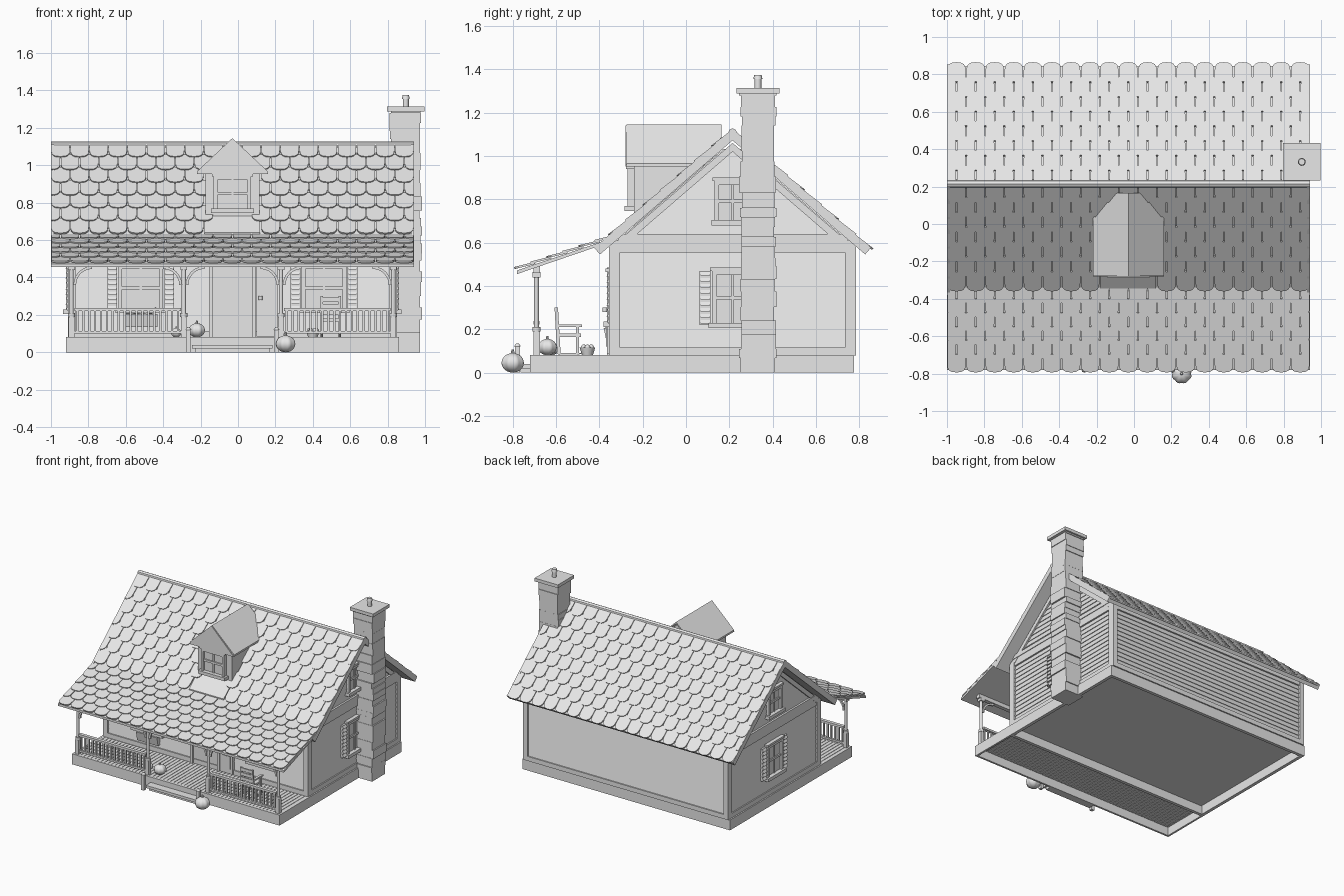
import bpy, bmesh, math, random
from mathutils import Matrix, Vector

random.seed(4)
cube = bpy.data.objects.get("Cube")
if cube:
    bpy.data.objects.remove(cube)

grey = bpy.data.materials.new("plain grey")
grey.use_nodes = True
grey.diffuse_color = (0.8, 0.8, 0.8, 1)
grey.node_tree.nodes["Principled BSDF"].inputs["Base Color"].default_value = (0.8, 0.8, 0.8, 1)

CX, CY = -0.03, 0.215           # house centre lines
HALF_X, HALF_Y = 0.86, 0.56     # wall half sizes
ROOF_X, RIDGE_Z, RUN, PITCH = 0.97, 1.108, 0.63, 0.86
EAVE_Z = RIDGE_Z - RUN * PITCH


class Part:
    """Collects solids in one mesh, then becomes a named object."""

    def __init__(self, name, x=0, y=0, z=0, turn=0):
        self.name, self.bm = name, bmesh.new()
        self.place = Matrix.Translation((x, y, z)) @ Matrix.Rotation(math.radians(turn), 4, "Z")

    def prism(self, points, offset):
        low = [self.bm.verts.new(p) for p in points]
        high = [self.bm.verts.new(Vector(p) + Vector(offset)) for p in points]
        self.bm.faces.new(low)
        self.bm.faces.new(high[::-1])
        for i in range(len(low)):
            j = (i + 1) % len(low)
            self.bm.faces.new((low[i], low[j], high[j], high[i]))

    def box(self, x0, x1, y0, y1, z0, z1):
        self.prism([(x0, y0, z0), (x1, y0, z0), (x1, y1, z0), (x0, y1, z0)], (0, 0, z1 - z0))

    def across(self, yz, x0, x1):
        self.prism([(x0, y, z) for y, z in yz], (x1 - x0, 0, 0))

    def rod(self, x, y, z0, z1, r0, r1=None, sides=12):
        bmesh.ops.create_cone(self.bm, cap_ends=True, segments=sides, radius1=r0,
                              radius2=r0 if r1 is None else r1, depth=z1 - z0,
                              matrix=Matrix.Translation((x, y, (z0 + z1) / 2)))

    def done(self, smooth=False):
        bmesh.ops.recalc_face_normals(self.bm, faces=self.bm.faces)
        mesh = bpy.data.meshes.new(self.name)
        self.bm.to_mesh(mesh)
        self.bm.free()
        mesh.transform(self.place)
        mesh.materials.append(grey)
        obj = bpy.data.objects.new(self.name, mesh)
        bpy.context.collection.objects.link(obj)
        if smooth:
            bpy.ops.object.select_all(action="DESELECT")
            obj.select_set(True)
            bpy.context.view_layer.objects.active = obj
            bpy.ops.object.shade_smooth_by_angle(angle=math.radians(40))


def gable_half(z):
    return min(HALF_Y, (RIDGE_Z - 0.04 - z) / PITCH)


# Hollow foundation ring, floor and wall core
p = Part("foundation", CX, CY)
for s in (-1, 1):
    p.box(-0.89, 0.89, *sorted((s * HALF_Y, s * 0.535)), 0, 0.08)
    p.box(*sorted((s * 0.89, s * 0.865)), -0.535, 0.535, 0, 0.08)
p.done()
p = Part("wall_core", CX, CY)
p.across([(-0.55, 0.065), (0.55, 0.065), (0.55, 0.59), (0, 1.055), (-0.55, 0.59)], -HALF_X, HALF_X)
p.done()

# Lap siding and trim boards on every wall
WALLS = {"front": (CX, CY - 0.55, 0), "back": (CX, CY + 0.55, 180),
         "right": (CX + HALF_X, CY, 90), "left": (CX - HALF_X, CY, -90)}
for side, (x, y, turn) in WALLS.items():
    gable = turn in (90, -90)
    p = Part(side + "_siding", x, y, 0, turn)
    t = Part(side + "_trim", x, y, 0, turn)
    z, step = 0.08, 0.034
    while z < (1.02 if gable else 0.57):
        a, b = (gable_half(z), gable_half(z + step)) if gable else (HALF_X, HALF_X)
        p.prism([(-a, -0.011, z), (a, -0.011, z), (b, -0.005, z + step), (-b, -0.005, z + step)], (0, 0.005, 0))
        z += step
    p.done()
    w = HALF_Y if gable else HALF_X + 0.02
    for s in (-1, 1):
        t.box(*sorted((s * w, s * (w - 0.04))), -0.02, 0, 0.08, 0.6)
        if gable:
            t.prism([(s * 0.56, -0.02, 0.58), (0, -0.02, 1.06), (0, -0.02, 1.02), (s * 0.51, -0.02, 0.58)], (0, 0.02, 0))
    t.box(-w, w, -0.02, 0, 0.08, 0.115)
    t.box(-w, w, -0.018, 0, 0.555, 0.61)
    if gable:
        t.box(-w + 0.03, w - 0.03, -0.023, 0, 0.61, 0.64)
    t.done()


# Roof slabs with square-cut eaves, barge boards and ridge cap
def chevron(part, top, bottom, x0, x1):
    fall = math.cos(math.atan(PITCH)) ** 2

    def line(t):
        run = RUN + t * fall * PITCH
        z = EAVE_Z + t * fall
        return [(-run, z), (0, RIDGE_Z + t), (run, z)]
    part.across(line(top) + line(bottom)[::-1], x0, x1)


p = Part("main_roof", CX, CY)
chevron(p, 0, -0.035, -ROOF_X + 0.01, ROOF_X - 0.01)
p.done()
for s, side in ((1, "right"), (-1, "left")):
    p = Part(side + "_barge_board", CX, CY)
    chevron(p, 0.018, -0.036, *sorted((s * ROOF_X, s * (ROOF_X - 0.015))))
    p.done()
p = Part("ridge_cap", CX, CY)
p.across([(-0.022, 1.095), (-0.016, 1.12), (0, 1.128), (0.016, 1.12), (0.022, 1.095)], -ROOF_X, ROOF_X)
p.done()
PORCH_EAVE, PORCH_TOP = (-0.78, 0.472), (-0.335, 0.622)
p = Part("porch_roof", CX)
p.across([PORCH_EAVE, PORCH_TOP, (-0.335, 0.607), (-0.78, 0.455)], -ROOF_X, ROOF_X)
p.done()


# Rounded shingles laid in half-offset rows up a slope
def shingles(name, eave, top, rows, skip=None):
    p = Part(name, CX)
    start, run = Vector((0, *eave)), Vector((0, top[0] - eave[0], top[1] - eave[1]))
    up, length = run.normalized(), run.length
    normal = Vector((0, -up.z, up.y))
    if normal.z < 0:
        normal = -normal
    row, cols = length / rows, 19
    wide = 2 * ROOF_X / cols
    for r in range(rows):
        for c in range(cols + r % 2):
            mid = -ROOF_X + (c + 0.5 - 0.5 * (r % 2)) * wide
            base = start + up * (row * (r - 0.1))
            if skip and skip(mid, base.y):
                continue
            shape = []
            for k in range(9):
                a = math.pi * k / 8
                side = math.copysign(abs(math.cos(a)) ** 0.75, math.cos(a))
                shape.append((-side * wide * 0.48, row * 0.5 * (1 - math.sin(a) ** 0.75)))
            tall = min(row * 1.25, length - row * (r - 0.1))
            shape += [(wide * 0.48, tall), (-wide * 0.48, tall)]
            pts = []
            for u, v in shape:
                q = base + up * v + normal * (0.008 * (1 - v / (row * 1.25)) + 0.001)
                q.x = max(-ROOF_X + 0.002, min(ROOF_X - 0.002, mid + u))
                pts.append(q)
            p.prism(pts, normal * 0.01)
    p.done()


ridge = (CY, RIDGE_Z)
shingles("front_shingles", (-0.34, RIDGE_Z - (CY + 0.34) * PITCH), ridge, 7,
         lambda x, y: abs(x) < 0.15 and y < 0.05)
shingles("back_shingles", (CY + RUN, EAVE_Z), ridge, 8)
shingles("porch_shingles", PORCH_EAVE, PORCH_TOP, 6)

# Dormer
p = Part("dormer_body", CX)
p.prism([(-0.145, -0.24, 0.65), (0.145, -0.24, 0.65), (0.145, -0.24, 0.99), (0, -0.24, 1.12), (-0.145, -0.24, 0.99)],
        (0, 0.38, 0))
p.prism([(-0.19, -0.28, 0.952), (0.19, -0.28, 0.952), (0, -0.28, 1.14)], (0, 0.02, 0))
p.across([(-0.345, 0.64), (-0.24, 0.73), (-0.24, 0.69), (-0.345, 0.61)], -0.148, 0.148)
p.done()
p = Part("dormer_roof", CX)
for s in (-1, 1):
    plan = [(0, -0.275), (0.19, -0.275), (0.19, 0.08), (0.06, 0.165), (0, 0.165)]
    p.prism([(s * x, y, 1.145 - 0.94 * x) for x, y in plan], (0, 0, -0.014))
p.done()


# Windows with optional slatted shutters
def window(name, x, y, z, turn, w, h, shutters=True, flowers=False):
    p = Part(name, x, y, z, turn)
    a, b = w / 2, h / 2
    p.box(-a, a, -0.014, 0, -b, b)
    for s in (-1, 1):
        p.box(*sorted((s * a, s * (a - 0.02))), -0.03, 0, -b, b)
    p.box(-a, a, -0.03, 0, b - 0.02, b)
    p.box(-a - 0.015, a + 0.015, -0.045, 0, -b - 0.015, -b + 0.01)
    p.box(-a - 0.01, a + 0.01, -0.036, 0, b, b + 0.015)
    p.box(-0.006, 0.006, -0.022, 0, -b, b)
    p.box(-a, a, -0.024, 0, -0.008, 0.008)
    p.done()
    if shutters:
        p = Part(name + "_shutters", x, y, z, turn)
        for s in (-1, 1):
            m = s * (a + 0.032)
            p.box(m - 0.026, m + 0.026, -0.022, 0, -b, b)
            for k in range(9):
                v = -b + h * (k + 0.5) / 9
                p.across([(-0.022, v + 0.008), (-0.032, v - 0.008), (-0.022, v - 0.008)], m - 0.022, m + 0.022)
        p.done()
    if flowers:
        p = Part(name + "_flower_box", x, y, z, turn)
        p.across([(0, -b - 0.09), (-0.03, -b - 0.09), (-0.045, -b - 0.02), (0, -b - 0.02)], -0.09, 0.09)
        for k in range(7):
            bmesh.ops.create_icosphere(p.bm, subdivisions=1, radius=0.016, matrix=Matrix.Translation(
                (-0.078 + 0.026 * k, -0.024, -b - 0.015 + random.uniform(0, 0.015))))
        p.done()


FRONT = CY - 0.55
for s, side in ((-1, "left_hand"), (1, "right_hand")):
    window(side + "_porch_window", CX + s * 0.49, FRONT, 0.345, 0, 0.24, 0.24, True, s < 0)
    x = CX + s * HALF_X
    window(side + "_lower_window", x, CY, 0.345, 90 * s, 0.19, 0.25)
    window(side + "_attic_window", x, CY, 0.79, 90 * s, 0.165, 0.19, False)
window("dormer_window", CX, -0.24, 0.85, 0, 0.2, 0.18, False)

# Door and the open leaf beside it
p = Part("front_door", CX, FRONT)
p.box(-0.105, 0.105, -0.015, 0, 0.08, 0.46)
for s in (-1, 1):
    p.box(*sorted((s * 0.105, s * 0.125)), -0.03, 0, 0.08, 0.475)
p.box(-0.125, 0.125, -0.03, 0, 0.46, 0.485)
p.box(0.13, 0.24, -0.03, -0.01, 0.085, 0.46)
p.box(0.15, 0.22, -0.035, -0.01, 0.12, 0.22)
p.rod(0.15, -0.04, 0.28, 0.3, 0.01)
p.done()

# Porch deck, skirt and step
p = Part("porch_deck", CX)
for k in range(60):
    x = -0.885 + 1.77 * k / 60
    p.box(x, x + 0.026, -0.71, -0.34, 0.065, 0.08)
p.box(-0.89, 0.89, -0.72, -0.705, 0, 0.081)
for s in (-1, 1):
    p.box(*sorted((s * 0.89, s * 0.875)), -0.71, -0.34, 0, 0.081)
p.done()
p = Part("porch_step", CX)
p.box(-0.215, 0.215, -0.78, -0.715, 0.02, 0.04)
p.box(-0.2, 0.2, -0.765, -0.715, 0, 0.02)
for s in (-1, 1):
    p.box(s * 0.235 - 0.012, s * 0.235 + 0.012, -0.79, -0.766, 0, 0.12)
    p.rod(s * 0.235, -0.778, 0.12, 0.135, 0.016, 0.006)
p.done()

# Porch posts, beam, curved braces and railings
posts = Part("porch_posts", CX)
rails = Part("porch_railings", CX)
posts.box(-0.89, 0.89, -0.705, -0.675, 0.46, 0.49)
for s in (-1, 1):
    for x in (0.26, 0.86):
        m = s * x
        posts.box(m - 0.015, m + 0.015, -0.705, -0.675, 0.08, 0.19)
        posts.rod(m, -0.69, 0.19, 0.21, 0.019)
        posts.rod(m, -0.69, 0.21, 0.44, 0.011)
        posts.box(m - 0.018, m + 0.018, -0.708, -0.672, 0.44, 0.465)
        for d in (-1, 1):
            if x > 0.8 and d == s:
                continue
            arc = [(r, math.pi / 2 * k / 6) for r in (0.1, 0.086) for k in range(7)]
            arc = arc[:7] + arc[:6:-1]
            posts.prism([(m + d * (0.11 - r * math.cos(a)), -0.697, 0.36 + r * math.sin(a)) for r, a in arc],
                        (0, 0.014, 0))
    lo, hi = sorted((s * 0.275, s * 0.845))
    rails.box(lo, hi, -0.703, -0.677, 0.222, 0.238)
    rails.box(lo, hi, -0.7, -0.68, 0.1, 0.114)
    for k in range(18):
        x = lo + (hi - lo) * (k + 0.5) / 18
        rails.box(x - 0.006, x + 0.006, -0.696, -0.684, 0.11, 0.225)
posts.done()
rails.done()

# Chimney of uneven stone courses with cap and flue
p = Part("chimney", 0.897, 0.332)
z = 0
while z < 1.28:
    top = min(z + random.uniform(0.035, 0.075), 1.29)
    e = [random.uniform(0.074, 0.088) for _ in range(4)]
    p.box(-e[0], e[1], -e[2], e[3], z, top)
    z = top
p.box(-0.1, 0.1, -0.1, 0.1, 1.288, 1.313)
p.done()
p = Part("chimney_flue", 0.897, 0.332)
p.rod(0, 0, 1.31, 1.355, 0.016)
p.rod(0, 0, 1.355, 1.375, 0.021, 0.017)
p.done(True)

# Porch chair
p = Part("porch_chair", 0.495, -0.545)
p.box(-0.05, 0.05, -0.05, 0.06, 0.165, 0.18)
for s in (-1, 1):
    m = s * 0.048
    p.box(m - 0.007, m + 0.007, 0.038, 0.052, 0.09, 0.22)
    p.across([(-0.05, 0.09), (-0.034, 0.09), (-0.046, 0.3), (-0.062, 0.3)], m - 0.007, m + 0.007)
    p.box(m - 0.01, m + 0.01, -0.055, 0.065, 0.21, 0.222)
    p.across([(-0.08, 0.095), (-0.03, 0.08), (0.04, 0.08), (0.07, 0.09), (0.04, 0.09), (-0.03, 0.09)], m - 0.007, m + 0.007)
for z in (0.2, 0.235, 0.27):
    p.box(-0.048, 0.048, -0.058, -0.046, z, z + 0.024)
p.done()

# Basket of fruit and ribbed pumpkins
p = Part("fruit_basket", 0.4, -0.455)
p.rod(0, 0, 0.08, 0.115, 0.025, 0.036)
for k in range(6):
    a = math.pi * k / 3
    bmesh.ops.create_icosphere(p.bm, subdivisions=2, radius=0.013, matrix=Matrix.Translation(
        (0.02 * math.cos(a), 0.02 * math.sin(a), 0.117)))
p.done(True)
for name, x, y, z, r in (("large_pumpkin", 0.255, -0.8, 0, 0.055), ("porch_pumpkin", -0.22, -0.64, 0.08, 0.046),
                         ("small_pumpkin", -0.33, -0.62, 0.08, 0.03)):
    p = Part(name, x, y, z)
    bmesh.ops.create_uvsphere(p.bm, u_segments=32, v_segments=14, radius=r)
    for v in p.bm.verts:
        rib = 1 - 0.09 * math.cos(4 * math.atan2(v.co.y, v.co.x)) ** 2
        v.co = Vector((v.co.x * rib, v.co.y * rib, v.co.z * 0.82 + r * 0.82))
    p.rod(0, 0, r * 1.55, r * 1.95, r * 0.16, r * 0.1, 8)
    p.done(True)
